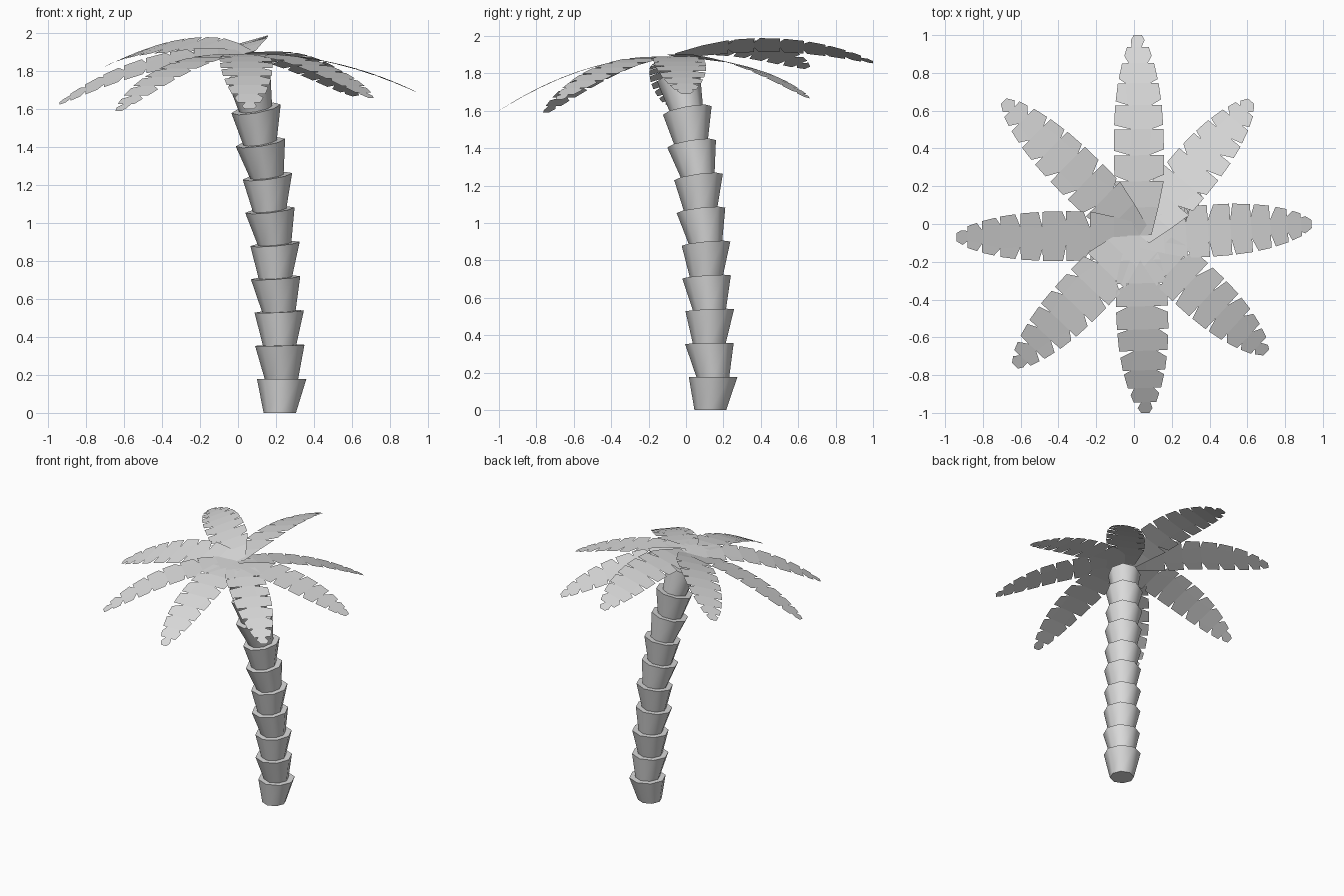
import bpy, bmesh, math, random
from mathutils import Vector

random.seed(4)
cube = bpy.data.objects.get("Cube")
if cube:
    bpy.data.objects.remove(cube, do_unlink=True)

grey = bpy.data.materials.new("plain grey")
grey.use_nodes = True
colour = (0.7, 0.7, 0.7, 1)
grey.diffuse_color = colour
grey.node_tree.nodes["Principled BSDF"].inputs["Base Color"].default_value = colour


def make_object(name, bm, smooth):
    mesh = bpy.data.meshes.new(name)
    bm.to_mesh(mesh)
    bm.free()
    mesh.materials.append(grey)
    obj = bpy.data.objects.new(name, mesh)
    bpy.context.collection.objects.link(obj)
    if smooth:
        bpy.ops.object.select_all(action='DESELECT')
        obj.select_set(True)
        bpy.context.view_layer.objects.active = obj
        bpy.ops.object.shade_smooth_by_angle(angle=math.radians(50))
    return obj


# Trunk: a leaning stack of flared eight-sided cups
SIDES = 8


def ring(bm, centre, radius, lean):
    verts = []
    for i in range(SIDES):
        a = math.tau * i / SIDES
        x, y = radius * math.cos(a), radius * math.sin(a)
        verts.append(bm.verts.new(centre + Vector((x, y, lean * (x + y)))))
    return verts


def trunk_cup(index, low, high, top_radius, lean):
    bm = bmesh.new()
    a = ring(bm, low, 0.085, 0 if index == 0 else lean)
    b = ring(bm, high, top_radius, lean)
    for i in range(SIDES):
        j = (i + 1) % SIDES
        bm.faces.new((a[i], a[j], b[j], b[i]))
    bm.faces.new(a[::-1])
    bm.faces.new(b)
    make_object(f"trunk_segment_{index + 1}", bm, True)


centres_x = (0.23, 0.22, 0.217, 0.198, 0.195, 0.168, 0.155, 0.118, 0.095, 0.055)
centres_y = (0.145, 0.125, 0.127, 0.11, 0.107, 0.08, 0.067, 0.03, 0.007, -0.04)
low = Vector((0.22, 0.13, 0))
for k, (x, y) in enumerate(zip(centres_x, centres_y)):
    high = Vector((x, y, 0.178 * (k + 1)))
    last = k == len(centres_x) - 1
    trunk_cup(k, low, high, 0.115 if last else 0.13, 0.022 * k)
    low = high - Vector((0, 0, 0.012))

# Fronds: flat drooping blades with notched edges
HUB = Vector((0.03, -0.06, 1.89))
STATIONS = (0, 0.14, 0.27, 0.4, 0.53, 0.65, 0.76, 0.86, 0.94, 1)
WIDTHS = (0.065, 0.105, 0.135, 0.138, 0.136, 0.128, 0.112, 0.088, 0.06, 0.022)


def width_at(t):
    for i in range(len(STATIONS) - 1):
        t0, t1 = STATIONS[i], STATIONS[i + 1]
        if t <= t1:
            return WIDTHS[i] + (WIDTHS[i + 1] - WIDTHS[i]) * (t - t0) / (t1 - t0)
    return WIDTHS[-1]


def frond(name, tip, pitch, roll):
    reach = (tip - HUB).xy.length
    out = Vector(((tip - HUB).x, (tip - HUB).y, 0)) / reach
    across = Vector((out.y * math.cos(roll), -out.x * math.cos(roll), math.sin(roll)))
    droop = (HUB.z + pitch * reach - tip.z) / reach ** 2

    def point(t, offset):
        r = t * reach
        return HUB + out * r + Vector((0, 0, pitch * r - droop * r * r)) + across * offset

    bm = bmesh.new()

    def face(points, side):
        verts = [bm.verts.new(p) for p in points]
        bm.faces.new(verts if side > 0 else verts[::-1])

    for side in (-1, 1):
        inner = [0.5 + random.uniform(-0.2, 0.15) for _ in STATIONS]
        for k in range(len(STATIONS) - 1):
            a, b = STATIONS[k], STATIONS[k + 1]
            wa, wb = width_at(a) * inner[k] * side, width_at(b) * inner[k + 1] * side
            gap = random.uniform(0.018, 0.038) if k >= 2 else 0
            start = a + gap
            # Strip beside the spine, then the leaflet with its notch
            face((point(a, 0), point(a, wa), point(b, wb), point(b, 0)), side)
            face((point(a, wa), point(start, width_at(start) * side),
                  point(b, width_at(b) * side), point(b, wb)), side)
    bmesh.ops.remove_doubles(bm, verts=bm.verts, dist=0.0005)
    make_object(name, bm, False)


# Each frond: tip position, upward pitch, sideways roll
fronds = {
    "frond_back": ((0.02, 1.0, 1.86), 0.26, 0.27),
    "frond_back_left": ((0.62, 0.65, 1.67), 0.03, 0.15),
    "frond_left": ((0.94, 0.0, 1.69), 0.03, 0),
    "frond_front_left": ((0.70, -0.68, 1.66), 0.03, 0),
    "frond_front": ((0.06, -1.0, 1.60), 0.03, 0),
    "frond_front_right": ((-0.63, -0.75, 1.59), 0.03, 0),
    "frond_right": ((-0.94, -0.07, 1.63), 0.05, 0.3),
    "frond_back_right": ((-0.69, 0.65, 1.83), 0.24, 0.3),
}
for name, (tip, pitch, roll) in fronds.items():
    frond(name, Vector(tip), pitch, roll)
